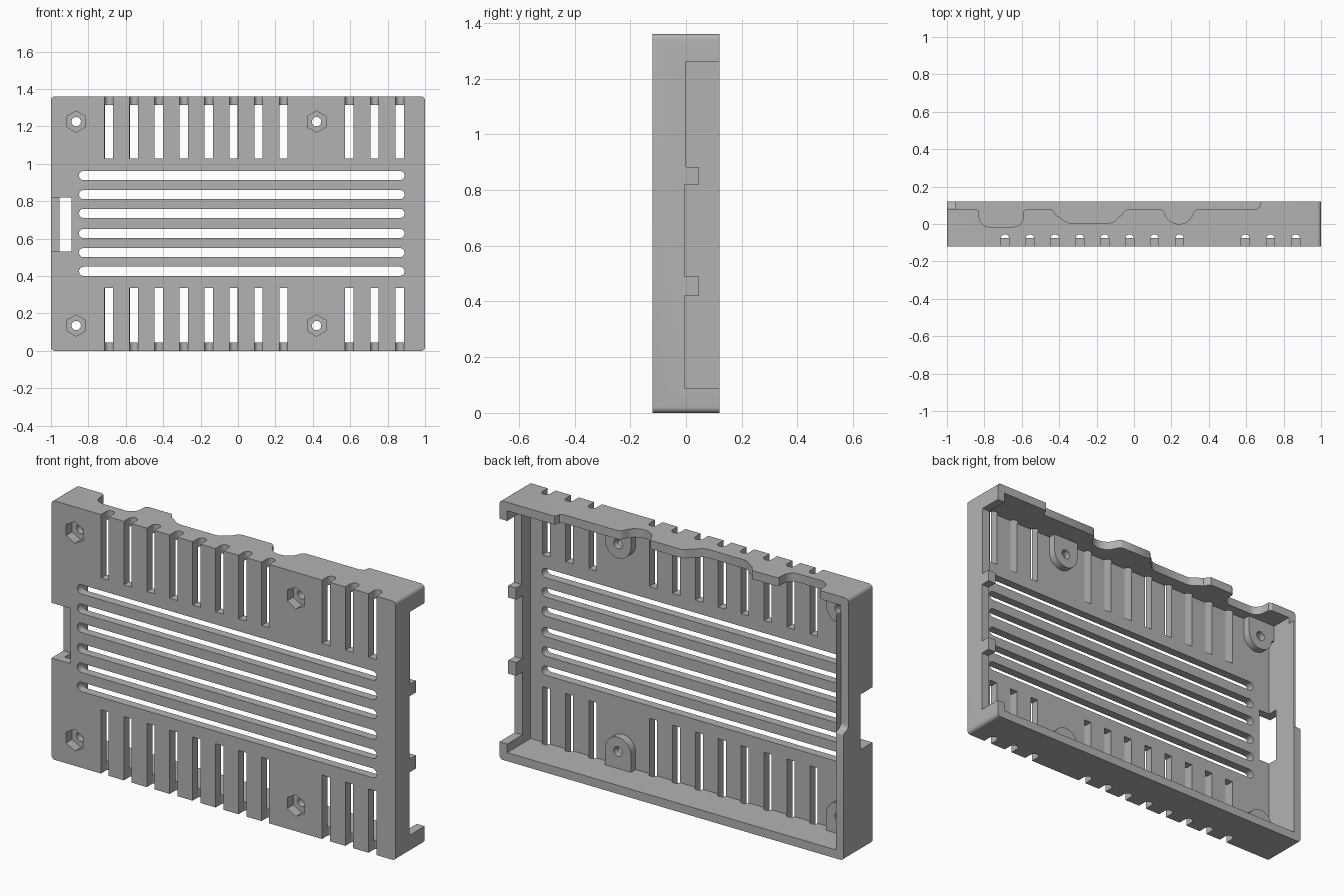
import bpy, bmesh, math
from mathutils import Vector

if "Cube" in bpy.data.objects:
    bpy.data.objects.remove(bpy.data.objects["Cube"])

W, D, H, T = 1.0, 0.12, 1.36, 0.045      # half width, half depth, height, wall thickness


def arc(cx, cy, r, a0, a1, n=8):
    return [(cx + r * math.cos(math.radians(a0 + (a1 - a0) * i / n)),
             cy + r * math.sin(math.radians(a0 + (a1 - a0) * i / n))) for i in range(n + 1)]


def rounded(x0, x1, z0, z1, r, n=6):
    return (arc(x1 - r, z1 - r, r, 0, 90, n) + arc(x0 + r, z1 - r, r, 90, 180, n)
            + arc(x0 + r, z0 + r, r, 180, 270, n) + arc(x1 - r, z0 + r, r, 270, 360, n))


def box(x0, x1, z0, z1):
    return [(x0, z0), (x1, z0), (x1, z1), (x0, z1)]


def prisms(name, profiles, axis):
    """Extrude each (outline, start, end) along the axis; all in one object."""
    place = {'X': lambda a, b, t: (t, a, b), 'Y': lambda a, b, t: (a, t, b),
             'Z': lambda a, b, t: (a, b, t)}[axis]
    bm = bmesh.new()
    for outline, t0, t1 in profiles:
        face = bm.faces.new([bm.verts.new(place(a, b, t0)) for a, b in outline])
        out = bmesh.ops.extrude_face_region(bm, geom=[face])
        moved = [v for v in out['geom'] if isinstance(v, bmesh.types.BMVert)]
        bmesh.ops.translate(bm, verts=moved, vec=Vector(place(0, 0, t1 - t0)))
    bmesh.ops.remove_doubles(bm, verts=bm.verts, dist=1e-5)
    bmesh.ops.recalc_face_normals(bm, faces=bm.faces)
    mesh = bpy.data.meshes.new(name)
    bm.to_mesh(mesh)
    bm.free()
    ob = bpy.data.objects.new(name, mesh)
    bpy.context.collection.objects.link(ob)
    return ob


def combine(target, tool, operation='DIFFERENCE'):
    tool.hide_render = True
    mod = target.modifiers.new(tool.name, 'BOOLEAN')
    mod.operation, mod.solver, mod.object = operation, 'EXACT', tool
    bpy.context.view_layer.objects.active = target
    bpy.ops.object.modifier_apply(modifier=mod.name)
    bpy.data.objects.remove(tool)


# Open tray: rounded shell hollowed from the back
shell = prisms("case_shell", [(rounded(-W, W, 0, H, 0.02), -D, D)], 'Y')
combine(shell, prisms("cavity", [(box(-W + T, W - T, T, H - T), -D + T, 0.3)], 'Y'))

# Screw bosses, rounded towards the middle and joined to the nearest wall
bosses = []
screws = [(x, z) for x in (-0.865, 0.42) for z in (0.135, 1.225)]
for x, z in screws:
    r = 0.075
    left = -0.975 if x < 0 else x - r
    if z < 0.5:
        shape = [(left, 0.02), (x + r, 0.02)] + arc(x, z, r, 0, 180, 16)
    else:
        shape = [(x + r, H - 0.02), (left, H - 0.02)] + arc(x, z, r, 180, 360, 16)
    if x < 0:
        shape.append((left, z)) if z < 0.5 else shape.insert(2, (left, z))
    bosses.append((shape, -D + 0.02, -0.035))
combine(shell, prisms("bosses", bosses, 'Y'), 'UNION')

# Upright vents that wrap over the top and bottom walls
vents = []
for x in [-0.69 + i * 0.1333 for i in range(8)] + [0.595, 0.73, 0.865]:
    h = 0.0225
    outline = [(x - h, -0.2), (x + h, -0.2)] + arc(x, -0.055 - h, h, 0, 180)
    vents += [(outline, -0.1, 0.335), (outline, 1.027, H + 0.1)]
combine(shell, prisms("vent_cutter", vents, 'Z'))

# Long horizontal vents
combine(shell, prisms("long_vent_cutter",
        [(rounded(-0.85, 0.89, z - 0.0245, z + 0.0245, 0.0244), -0.2, 0)
         for z in (0.937, 0.835, 0.735, 0.627, 0.525, 0.425)], 'Y'))

# Hexagonal nut pockets and screw holes
combine(shell, prisms("nut_cutter", [(arc(x, z, 0.057, 30, 330, 5), -0.2, -0.07)
                                     for x, z in screws], 'Y'))
combine(shell, prisms("screw_cutter", [(arc(x, z, 0.025, 0, 345, 23), -0.3, 0.05)
                                       for x, z in screws], 'Y'))

# Port cutouts along the back edge of the top wall
edge = ([(0.70, 0.3), (0.685, 0.13), (0.678, 0.115), (0.672, 0.09), (0.655, 0.08), (0.34, 0.08),
         (0.327, 0.073)] + arc(0.24, 0.08, 0.08, -12, -168, 14) + [(0.153, 0.073), (0.14, 0.08)]
        + [(-0.03, 0.08), (-0.052, 0.068), (-0.065, 0.048), (-0.085, 0.035), (-0.105, 0.014),
           (-0.13, 0.005), (-0.345, 0.005), (-0.37, 0.014), (-0.395, 0.035), (-0.42, 0.048),
           (-0.428, 0.065), (-0.44, 0.08), (-0.575, 0.08), (-0.59, 0.07)]
        + arc(-0.645, 0.038, 0.053, 0, -90) + arc(-0.775, 0.038, 0.053, -90, -180)
        + [(-0.83, 0.07), (-0.845, 0.08), (-1.1, 0.08), (-1.1, 0.3)])
combine(shell, prisms("top_edge_cutter", [(edge, 1.28, H + 0.1)], 'Z'))

# Lowered back edge of the left wall
step = ([(0.3, 1.5), (0.08, 1.5)] + arc(0.11, 0.70, 0.03, 180, 270)
        + arc(0.105, 0.655, 0.015, 90, 0, 4) + [(0.3, 0.655)])
combine(shell, prisms("left_edge_cutter", [(step, -1.1, -0.956)], 'X'))

# Right wall opening, leaving two clips
opening = [(0.3, 0.09), (-0.005, 0.09), (-0.005, 0.42), (0.047, 0.42), (0.047, 0.49),
           (-0.005, 0.49), (-0.005, 0.82), (0.047, 0.82), (0.047, 0.882), (0.0, 0.882),
           (0.0, 1.262), (0.3, 1.262)]
combine(shell, prisms("right_edge_cutter", [(opening, 0.93, 1.1)], 'X'))

# Card slot in the left front edge
combine(shell, prisms("card_slot_cutter", [(box(-1.1, -0.89, 0.53, 0.82), -0.2, -0.02)], 'Y'))

# Colour and shading
grey = bpy.data.materials.new("grey_plastic")
grey.diffuse_color = (0.45, 0.45, 0.45, 1)
grey.use_nodes = True
grey.node_tree.nodes["Principled BSDF"].inputs["Base Color"].default_value = grey.diffuse_color
shell.data.materials.clear()
shell.data.materials.append(grey)
for p in shell.data.polygons:
    p.material_index = 0
shell.select_set(True)
bpy.context.view_layer.objects.active = shell
bpy.ops.object.shade_smooth_by_angle(angle=math.radians(30))
